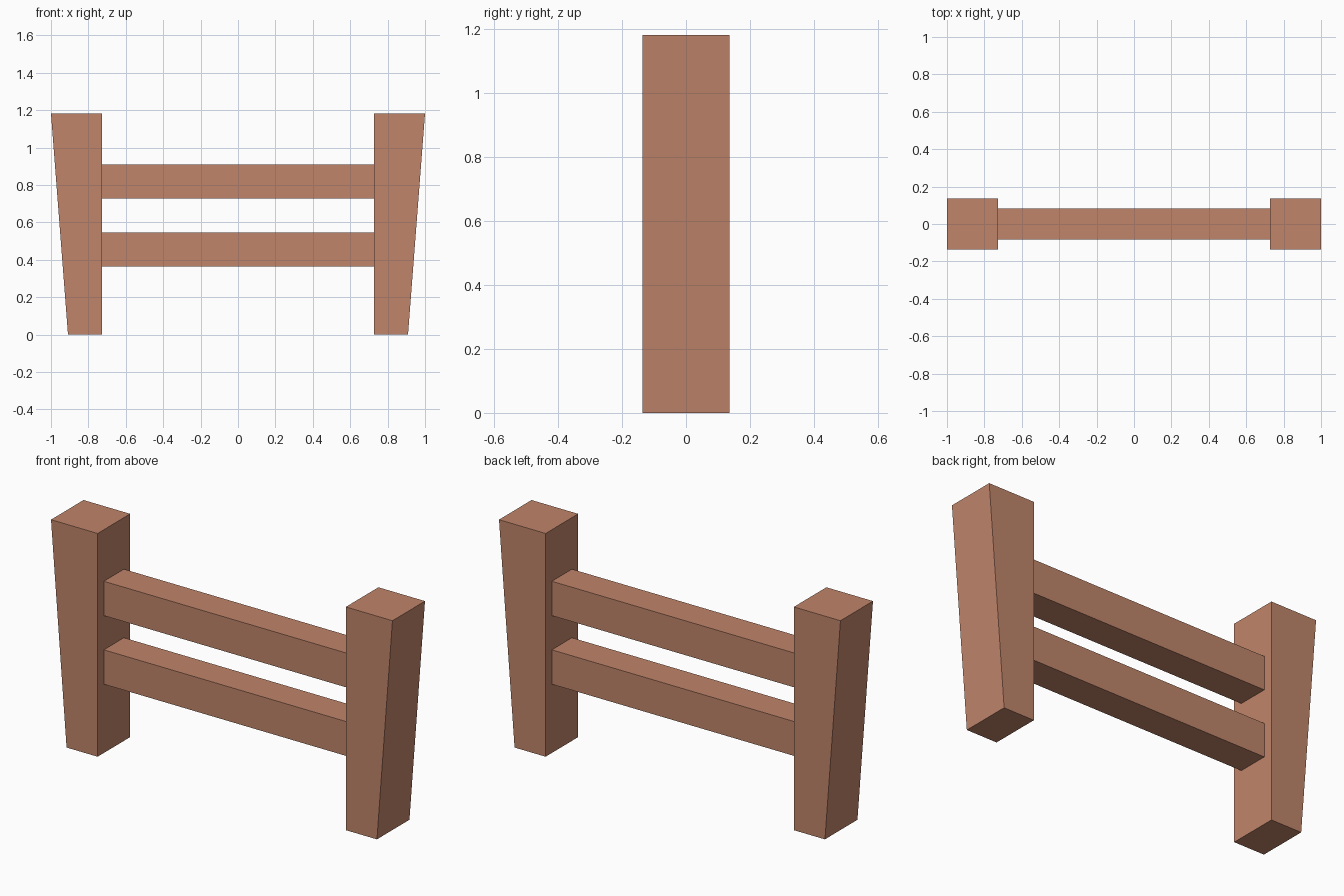
import bpy
import bmesh

cube = bpy.data.objects.get("Cube")
if cube:
    bpy.data.objects.remove(cube, do_unlink=True)

# Wood colour shared by every part
wood = bpy.data.materials.new("brown_wood")
wood.use_nodes = True
colour = (0.53, 0.235, 0.147, 1)
wood.diffuse_color = colour
wood.node_tree.nodes["Principled BSDF"].inputs["Base Color"].default_value = colour

POST_IN, POST_FOOT, POST_TOP = 0.727, 0.909, 1.0
HEIGHT = 1.182


def extrude_profile(name, profile, half_depth):
    """Extrude an (x, z) outline along y, centred on y = 0."""
    bm = bmesh.new()
    face = bm.faces.new([bm.verts.new((x, -half_depth, z)) for x, z in profile])
    moved = bmesh.ops.extrude_face_region(bm, geom=[face])["geom"]
    verts = [v for v in moved if isinstance(v, bmesh.types.BMVert)]
    bmesh.ops.translate(bm, verts=verts, vec=(0, 2 * half_depth, 0))
    bmesh.ops.recalc_face_normals(bm, faces=bm.faces)
    mesh = bpy.data.meshes.new(name)
    bm.to_mesh(mesh)
    bm.free()
    mesh.materials.append(wood)
    obj = bpy.data.objects.new(name, mesh)
    bpy.context.collection.objects.link(obj)
    return obj


# Posts: straight inner side, outer side flaring towards the top
for name, side in (("left_post", 1), ("right_post", -1)):
    outline = [(POST_IN, 0), (POST_FOOT, 0), (POST_TOP, HEIGHT), (POST_IN, HEIGHT)]
    extrude_profile(name, [(side * x, z) for x, z in outline], 0.136)

# Rails between the posts
for name, low in (("lower_rail", 0.364), ("upper_rail", 0.727)):
    high = low + 0.182
    outline = [(-POST_IN, low), (POST_IN, low), (POST_IN, high), (-POST_IN, high)]
    extrude_profile(name, outline, 0.084)
